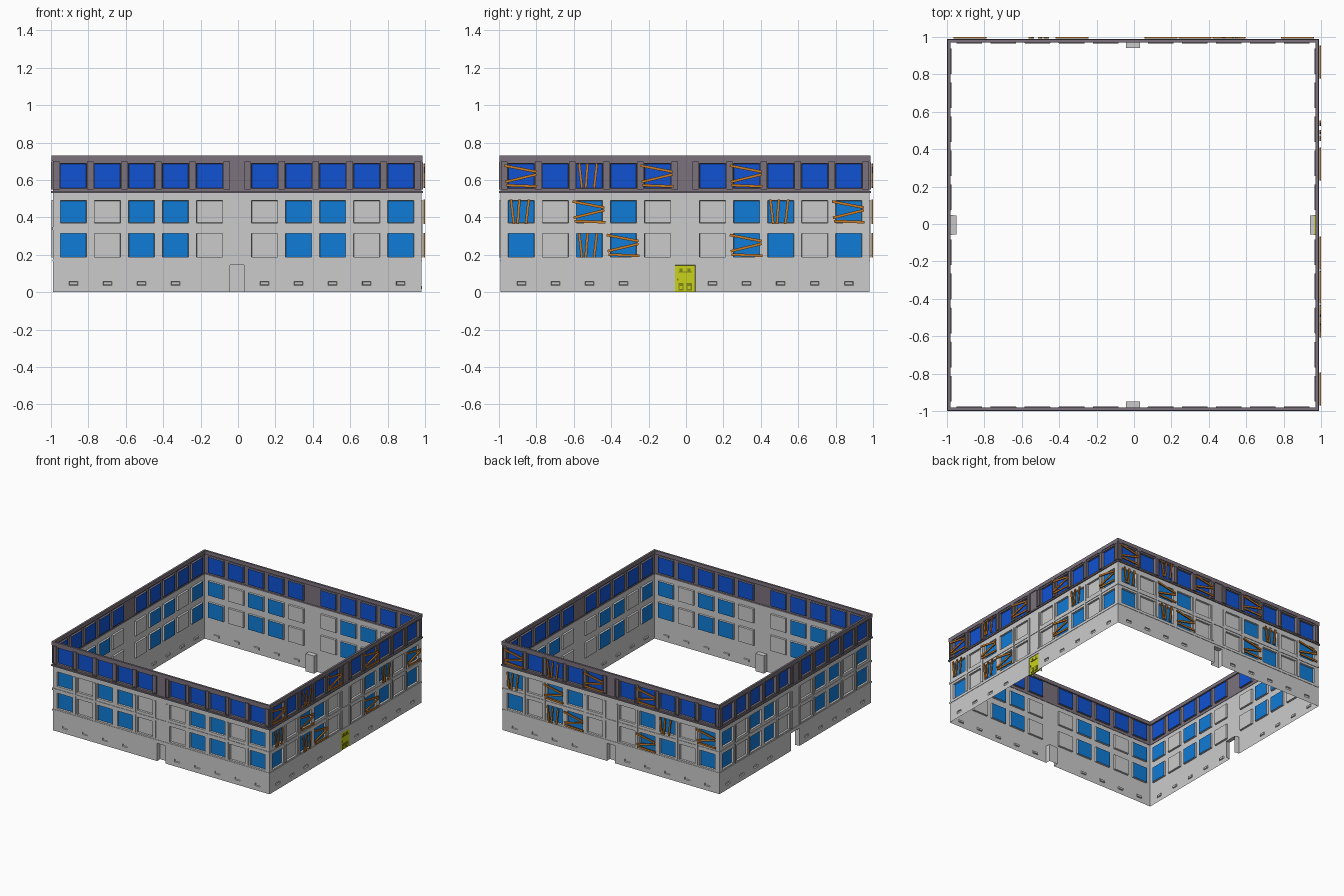
import bpy, bmesh, math
from mathutils import Matrix, Vector

if "Cube" in bpy.data.objects:
    bpy.data.objects.remove(bpy.data.objects["Cube"])

R = 0.985                                    # half footprint of the wall plane
BAYS = [s * (0.147 + 0.182 * i) for s, i in
        [(-1, 4), (-1, 3), (-1, 2), (-1, 1), (-1, 0), (1, 0), (1, 1), (1, 2), (1, 3), (1, 4)]]
GLAZED = {0, 2, 3, 6, 7, 9}                  # bays with glass on the two lower storeys
ROW_LOW, ROW_MID, ROW_TOP = (0.187, 0.315), (0.37, 0.49), (0.555, 0.688)
HW = 0.07                                    # half width of a bay

COLOURS = {
    "upper": (0.20, 0.17, 0.20, 1), "glass": (0.005, 0.20, 0.68, 1),
    "top_glass": (0.005, 0.085, 0.65, 1), "wood": (0.60, 0.20, 0.02, 1),
    "door": (0.58, 0.65, 0.01, 1), "door_trim": (0.22, 0.25, 0.01, 1)}
MATS = {}
for key, col in COLOURS.items():
    MATS[key] = bpy.data.materials.new(key)
    MATS[key].diffuse_color = col


# Wall coordinates: u along the wall, d outward from its plane, z up
def P(u, d, z):
    return Vector((u, -R - d, z))


def quad(bm, *pts):
    bm.faces.new([bm.verts.new(P(*p)) for p in pts])


def box(bm, u0, u1, d0, d1, z0, z1):
    size = Vector((u1 - u0, d1 - d0, z1 - z0))
    mid = P((u0 + u1) / 2, (d0 + d1) / 2, (z0 + z1) / 2)
    bmesh.ops.create_cube(bm, size=1, matrix=Matrix.Translation(mid) @ Matrix.Diagonal((*size, 1)))


def sheet(bm, u0, u1, z0, z1, holes):
    """Flat wall with rectangular holes."""
    us = sorted({u0, u1, *[v for h in holes for v in h[:2]]})
    zs = sorted({z0, z1, *[v for h in holes for v in h[2:]]})
    for a, b in zip(us, us[1:]):
        for c, e in zip(zs, zs[1:]):
            mu, mz = (a + b) / 2, (c + e) / 2
            if not any(h[0] < mu < h[1] and h[2] < mz < h[3] for h in holes):
                quad(bm, (a, 0, c), (b, 0, c), (b, 0, e), (a, 0, e))


def recess(bm, hole, depth, t=0.0, back=None, bottom=True):
    """Reveal sides of a hole, with tapered sides, and an optional back panel."""
    a, b, c, e = hole
    c2 = c + t if bottom else c
    o = [(a, 0, c), (b, 0, c), (b, 0, e), (a, 0, e)]
    i = [(a + t, -depth, c2), (b - t, -depth, c2), (b - t, -depth, e - t), (a + t, -depth, e - t)]
    for k in range(4):
        if k or bottom:
            n = (k + 1) % 4
            quad(bm, o[n], o[k], i[k], i[n])
    if back is not None:
        quad(back, *i)


def plank(bm, u, z, a, b):
    """Board nailed over a bay from offset a to offset b."""
    v = Vector((b[0] - a[0], 0, b[1] - a[1]))
    m = Matrix.Translation(P(u + (a[0] + b[0]) / 2, 0.015, z + (a[1] + b[1]) / 2))
    m = m @ Matrix.Rotation(-math.atan2(v.z, v.x), 4, 'Y')
    bmesh.ops.create_cube(bm, size=1, matrix=m @ Matrix.Diagonal((v.length, 0.008, 0.014, 1)))


ZIGZAG = [((-.09, .055), (.08, .022)), ((-.085, -.032), (.08, .008)), ((-.08, -.05), (.085, -.056))]
UPRIGHT = [((-.055, .065), (-.04, -.065)), ((-.01, .065), (-.02, -.065)), ((.04, .065), (.025, -.065))]
BOARDS = [(ROW_TOP, 0, ZIGZAG), (ROW_TOP, 2, UPRIGHT), (ROW_TOP, 4, ZIGZAG), (ROW_TOP, 6, ZIGZAG),
          (ROW_MID, 0, UPRIGHT), (ROW_MID, 2, ZIGZAG), (ROW_MID, 7, UPRIGHT), (ROW_MID, 9, ZIGZAG),
          (ROW_LOW, 2, UPRIGHT), (ROW_LOW, 3, ZIGZAG), (ROW_LOW, 6, ZIGZAG)]


def build_side(side, turn, wide_door, boarded, closed, yellow):
    parts = {}

    def part(name, mat=None):
        return parts.setdefault(name, (bmesh.new(), mat))[0]

    # plinth with doorway and vent slots
    base = part("base_wall")
    dw = 0.055 if wide_door else 0.038
    door = (-dw, dw, 0.0, 0.145)
    slots = [(u - .024, u + .024, .037, .058) for k, u in enumerate(BAYS) if k != 4]
    sheet(base, -R, R, 0, 0.17, slots + [door])
    for s in slots:
        recess(base, s, 0.008, 0.003, base)
    recess(base, door, 0.04, 0.005 if wide_door else 0.0, base if closed else None, bottom=False)

    # two grey storeys
    wall, glass = part("lower_wall"), part("window_glass", "glass")
    holes = [(u - HW, u + HW, *row) for row in (ROW_LOW, ROW_MID) for u in BAYS]
    sheet(wall, -R, R, 0.17, 0.535, holes)
    for k, h in enumerate(holes):
        recess(wall, h, 0.014, 0.002, glass if k % 10 in GLAZED else wall)
    box(wall, -R - .003, R + .003, 0, .003, .163, .175)
    box(wall, -R - .004, R + .004, 0, .004, .333, .348)
    for s in (-1, 1):
        for u in (.056, .238, .602, .784):
            box(wall, s * u - .008, s * u + .008, 0, .006, .185, .492)

    # purple-grey top storey with framed pilasters and cornice
    top, tglass = part("upper_wall", "upper"), part("upper_glass", "top_glass")
    holes = [(u - HW, u + HW, *ROW_TOP) for u in BAYS]
    sheet(top, -R, R, 0.535, 0.73, holes)
    for h in holes:
        recess(top, h, 0.014, 0.002, tglass)
    box(top, -R - .009, R + .009, -.003, .009, .53, .541)
    box(top, -R - .006, R + .006, -.01, .006, .70, .73)
    for s in (-1, 1):
        for i in range(6):
            u = s * (.056 + .182 * i)
            box(top, u - .016, u + .016, 0, .004, .55, .698)
            for e in (-1, 1):
                box(top, u + e * .013 - .004, u + e * .013 + .004, 0, .009, .55, .698)
            for z in (.55, .69):
                box(top, u - .016, u + .016, 0, .009, z, z + .008)

    # boards over the windows
    if boarded:
        wood = part("window_boards", "wood")
        for row, bay, kind in BOARDS:
            for a, b in kind:
                plank(wood, BAYS[bay], sum(row) / 2, a, b)

    # double door with panels, bar and knob
    if yellow:
        d, t = part("door", "door"), part("door_trim", "door_trim")
        box(d, -.054, .054, -.015, -.003, 0, .144)
        box(t, -.036, .036, -.004, .001, .105, .112)
        box(t, -.043, -.036, -.004, .001, .062, .074)
        for s in (-1, 1):
            box(t, s * .021 - .008, s * .021 + .008, -.004, .001, .112, .128)
            box(t, s * .022 - .014, s * .022 + .014, -.004, .001, .01, .048)
            box(d, s * .022 - .008, s * .022 + .008, -.004, .003, .016, .034)

    # place the wall on its side of the square
    place = Matrix.Translation((-.005, -.005, 0)) @ Matrix.Rotation(math.radians(90 * turn), 4, 'Z')
    for name, (bm, mat) in parts.items():
        bmesh.ops.remove_doubles(bm, verts=bm.verts[:], dist=1e-5)
        bm.transform(place)
        me = bpy.data.meshes.new(side + "_" + name)
        bm.to_mesh(me)
        bm.free()
        if mat:
            me.materials.append(MATS[mat])
        bpy.context.collection.objects.link(bpy.data.objects.new(side + "_" + name, me))


build_side("front", 0, False, False, True, False)
build_side("right", 1, True, True, False, True)
build_side("back", 2, False, True, True, False)
build_side("left", 3, True, False, False, False)

for m in bpy.data.materials:
    if m.users and not m.is_grease_pencil:
        m.use_nodes = True
        m.node_tree.nodes["Principled BSDF"].inputs["Base Color"].default_value = m.diffuse_color
